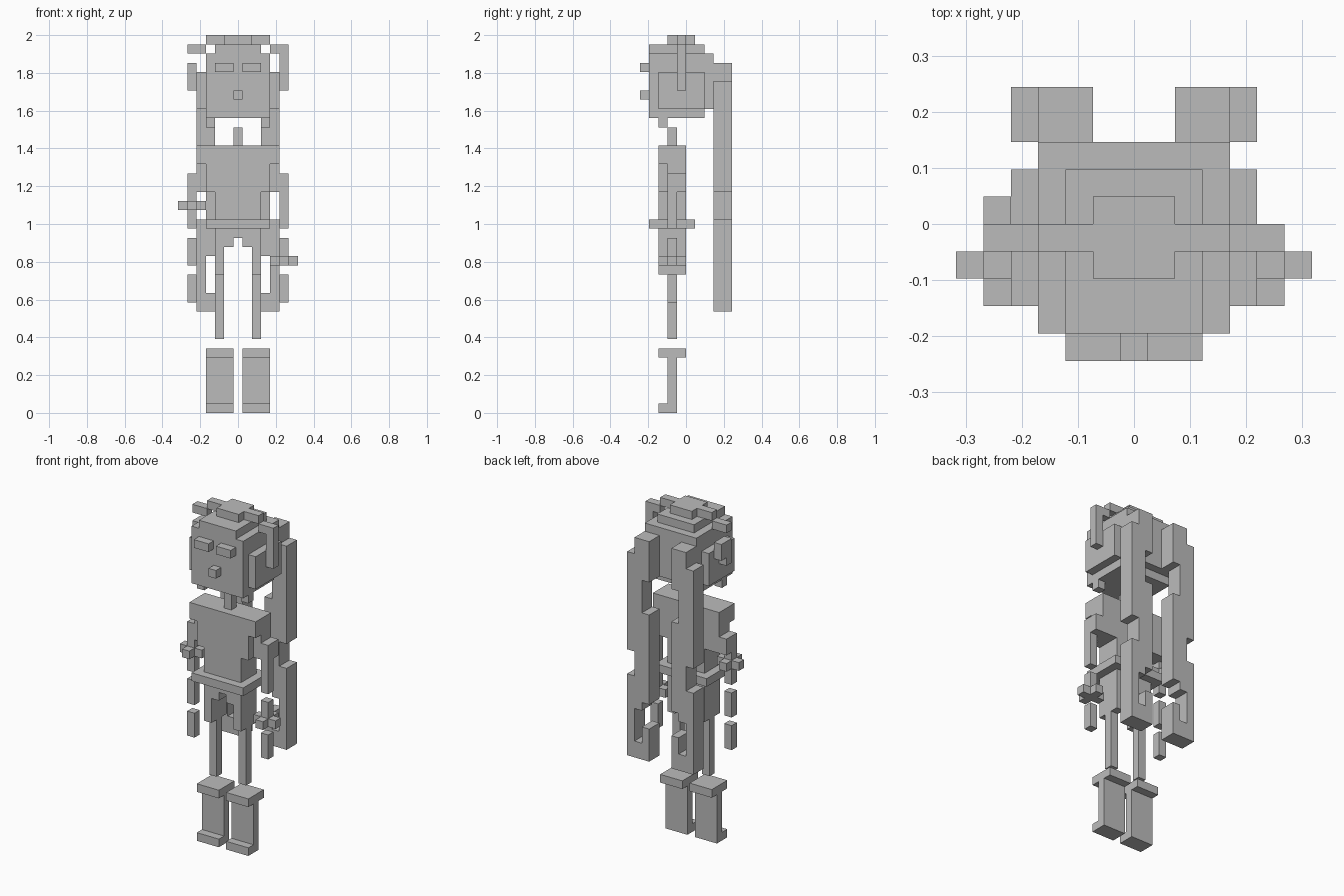
import bpy
import bmesh
from mathutils import Vector

cube = bpy.data.objects.get("Cube")
if cube:
    bpy.data.objects.remove(cube, do_unlink=True)

UNIT = 2 / 41  # the figure is 41 blocks tall

grey = bpy.data.materials.new("plain grey")
grey.use_nodes = True
colour = (0.5, 0.5, 0.5, 1)
grey.diffuse_color = colour
grey.node_tree.nodes["Principled BSDF"].inputs["Base Color"].default_value = colour

AXES = [Vector((1, 0, 0)), Vector((0, 1, 0)), Vector((0, 0, 1))]


def box(x, y, z):
    """Cells of a block: x is a first and last column, y and z are start and end."""
    return {(i, j, k) for i in range(x[0], x[1] + 1)
            for j in range(*y) for k in range(*z)}


def flip(cells):
    return {(-i, j, k) for i, j, k in cells}


def build(name, *blocks):
    """Skin the outside of the joined blocks with flat faces."""
    cells = set().union(*blocks)
    bm = bmesh.new()
    for cell in cells:
        centre = Vector(cell) + Vector((0, 0.5, 0.5))
        for a, axis in enumerate(AXES):
            u, v = AXES[(a + 1) % 3] / 2, AXES[(a + 2) % 3] / 2
            for side in (-1, 1):
                beside = list(cell)
                beside[a] += side
                if tuple(beside) in cells:
                    continue
                c = centre + axis * side / 2
                corners = [c - u - v, c + u - v, c + u + v, c - u + v]
                if side < 0:
                    corners.reverse()
                bm.faces.new([bm.verts.new(p * UNIT) for p in corners])
    bmesh.ops.remove_doubles(bm, verts=bm.verts, dist=UNIT / 100)
    bmesh.ops.dissolve_limit(bm, angle_limit=0.01, verts=bm.verts, edges=bm.edges)
    mesh = bpy.data.meshes.new(name)
    bm.to_mesh(mesh)
    bm.free()
    mesh.materials.append(grey)
    bpy.context.collection.objects.link(bpy.data.objects.new(name, mesh))


def build_pair(name, *blocks):
    cells = set().union(*blocks)
    build("left_" + name, cells)
    build("right_" + name, flip(cells))


# Boots with a wide cuff and a short toe, and the bare shins above
build_pair("boot", box((1, 3), (-3, -1), (0, 1)),
           box((1, 3), (-2, -1), (1, 6)),
           box((1, 3), (-3, 0), (6, 7)))
build_pair("leg", box((2, 2), (-2, -1), (8, 15)))

# Shorts, with an arch between the legs, and the belt
shorts = box((-2, 2), (-3, 0), (15, 20))
shorts -= box((-1, 1), (-3, 0), (15, 18)) | box((0, 0), (-3, 0), (18, 19))
build("shorts", shorts)
build("belt", box((-3, 3), (-4, 1), (20, 21)))

# Torso: waist, chest, shoulders and set-back sleeves
build("torso", box((-2, 2), (-3, 0), (21, 24)),
      box((-3, 3), (-3, 0), (24, 27)),
      box((-4, 4), (-3, 0), (27, 29)),
      box((-4, 4), (-2, 0), (24, 27)))
build("neck", box((0, 0), (-2, -1), (29, 31)))

# Arms in three separate lengths
build_pair("upper_arm", box((5, 5), (-2, -1), (20, 26)),
           box((5, 5), (-2, 0), (24, 26)))
build_pair("lower_arm", box((5, 5), (-2, -1), (16, 19)))
build_pair("hand", box((5, 5), (-2, -1), (12, 15)))


# Cross-shaped bangles, at different heights on each arm
def bangle(z):
    level = (z, z + 1)
    return box((4, 6), (-2, -1), level) | box((5, 5), (-3, 0), level)


build("left_bangle", bangle(16))
build("right_bangle", flip(bangle(22)))

# Head: face, side hair, back hair and stepped crown
build("head", box((-3, 3), (-4, 2), (32, 39)),
      box((-4, 4), (-3, 2), (33, 37)),
      box((-3, 3), (2, 3), (33, 39)),
      box((-2, 2), (-4, 2), (39, 40)),
      box((-1, 1), (-2, 1), (40, 41)),
      box((-3, 3), (-1, 0), (40, 41)))
build("nose", box((0, 0), (-5, -4), (34, 35)))
build_pair("brow", box((1, 2), (-5, -4), (37, 38)))
build_pair("side_lock", box((3, 3), (-3, -2), (31, 32)))

# Hair loops beside the crown
loop = box((4, 5), (-1, 0), (39, 40)) | box((5, 5), (-1, 0), (35, 39))
build("left_hair_loop", loop)
build("right_hair_loop", flip(loop - box((5, 5), (-1, 0), (38, 39))),
      flip(box((5, 5), (0, 1), (36, 38))))

# Long back tresses: full strand, less its notches
tress = box((2, 4), (3, 5), (11, 38))
for x, z in [((4, 4), (36, 38)), ((4, 4), (21, 24)), ((2, 2), (29, 33)),
             ((2, 2), (15, 18)), ((3, 3), (13, 17))]:
    tress -= box(x, (3, 5), z)
build_pair("tress", tress)
